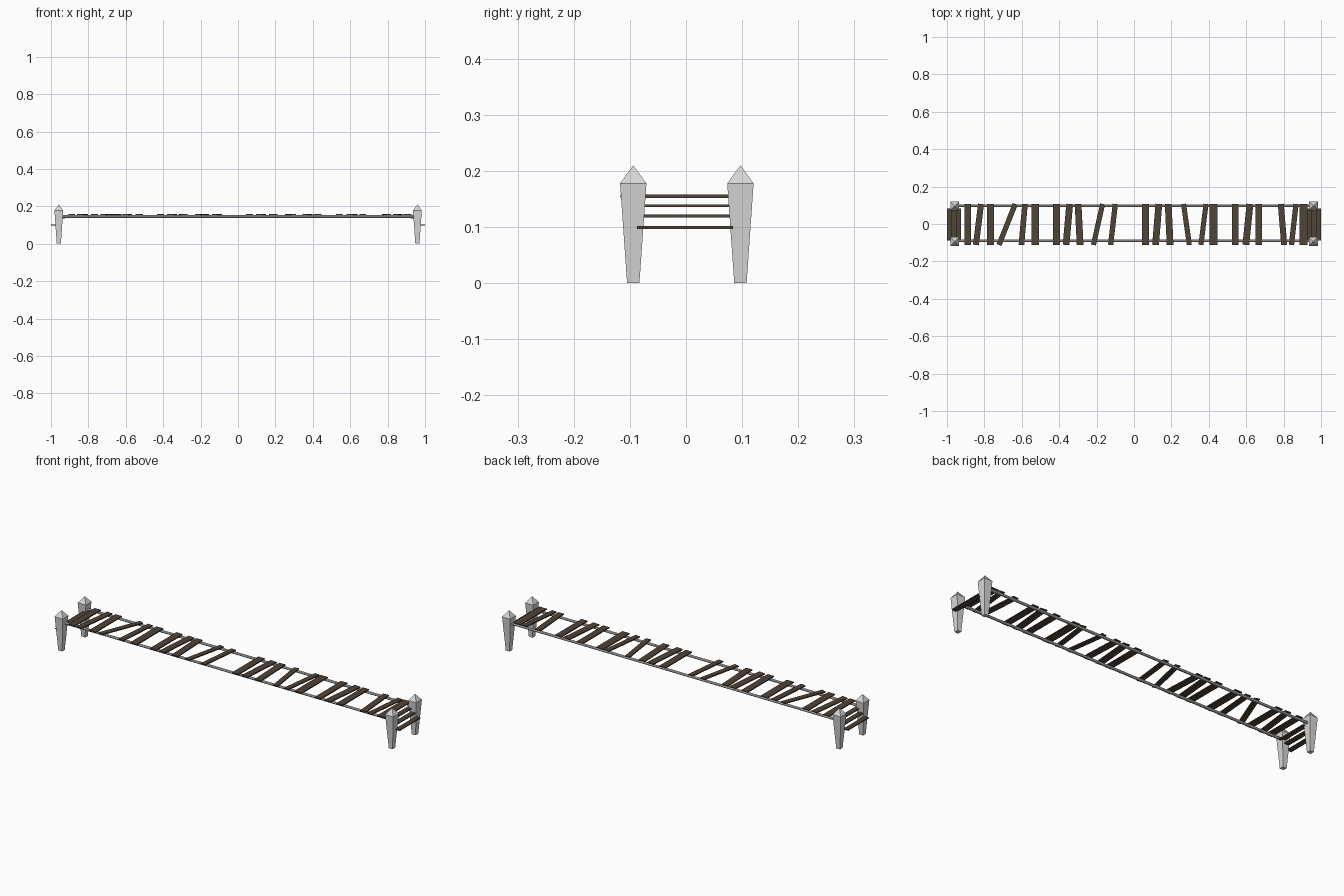
import bpy, bmesh, math
from mathutils import Matrix

if "Cube" in bpy.data.objects:
    bpy.data.objects.remove(bpy.data.objects["Cube"])


def material(name, col):
    m = bpy.data.materials.new(name)
    m.diffuse_color = (*col, 1)
    m.use_nodes = True
    m.node_tree.nodes["Principled BSDF"].inputs["Base Color"].default_value = m.diffuse_color
    return m


STONE = material("pale grey", (0.68, 0.68, 0.68))
WOOD = material("dark brown wood", (0.078, 0.056, 0.038))


def finish(bm, name, mat):
    bmesh.ops.recalc_face_normals(bm, faces=bm.faces)
    me = bpy.data.meshes.new(name)
    bm.to_mesh(me)
    bm.free()
    me.materials.append(mat)
    ob = bpy.data.objects.new(name, me)
    bpy.context.collection.objects.link(ob)
    return ob


def post(name, x, y):
    # square post: narrow foot, wide shoulder, pyramid cap
    bm = bmesh.new()
    rings = []
    for h, z in ((0.011, 0), (0.0235, 0.178)):
        rings.append([bm.verts.new((x + sx * h, y + sy * h, z))
                      for sx, sy in ((-1, -1), (1, -1), (1, 1), (-1, 1))])
    tip = bm.verts.new((x, y, 0.21))
    bm.faces.new(rings[0][::-1])
    for i in range(4):
        j = (i + 1) % 4
        bm.faces.new((rings[0][i], rings[0][j], rings[1][j], rings[1][i]))
        bm.faces.new((rings[1][i], rings[1][j], tip))
    finish(bm, name, STONE)


def plank(name, x_back, x_front, width, y_front, y_back, z, thick=0.0055):
    # flat board running from front edge to back edge, possibly skewed
    dx, dy = x_back - x_front, y_back - y_front
    bm = bmesh.new()
    bmesh.ops.create_cube(bm, size=1, matrix=(
        Matrix.Translation(((x_back + x_front) / 2, (y_front + y_back) / 2, z))
        @ Matrix.Rotation(-math.atan2(dx, dy), 4, 'Z')
        @ Matrix.Diagonal((width, math.hypot(dx, dy), thick, 1))))
    finish(bm, name, WOOD)


# corner posts
for xn, x in (("left", -0.958), ("right", 0.959)):
    for yn, y in (("front", -0.094), ("back", 0.097)):
        post(f"{xn}_{yn}_post", x, y)

# side rails
for yn, y in (("front", -0.09), ("back", 0.098)):
    bm = bmesh.new()
    bmesh.ops.create_cone(
        bm, cap_ends=True, segments=8, radius1=0.0068, radius2=0.0068, depth=1.92,
        matrix=Matrix.Translation((0, y, 0.1455)) @ Matrix.Rotation(math.pi / 2, 4, 'Y'))
    finish(bm, f"{yn}_rail", STONE)

# deck boards: x at back edge, x at front edge, width
boards = [
    (-.888, -.888, .035), (-.818, -.845, .032), (-.767, -.767, .037),
    (-.635, -.722, .028), (-.583, -.602, .03), (-.527, -.527, .04),
    (-.414, -.414, .037), (-.344, -.363, .036), (-.299, -.288, .036),
    (-.168, -.217, .027), (-.1, -.125, .028), (.062, .062, .037),
    (.133, .115, .036), (.183, .193, .036), (.265, .296, .027),
    (.385, .358, .027), (.426, .426, .042), (.541, .541, .036),
    (.62, .598, .036), (.667, .667, .036), (.785, .803, .032),
    (.866, .842, .028), (.907, .907, .042),
]
for i, (xb, xf, w) in enumerate(boards):
    plank(f"deck_board_{i + 1}", xb, xf, w, -0.112, 0.107, 0.155)

# three descending steps at each end
for side, s in (("left", -1), ("right", 1)):
    for i, (x, z) in enumerate(((0.939, 0.138), (0.962, 0.12), (0.986, 0.099))):
        plank(f"{side}_step_{i + 1}", s * x, s * x, 0.027, -0.087, 0.084, z, 0.005)
